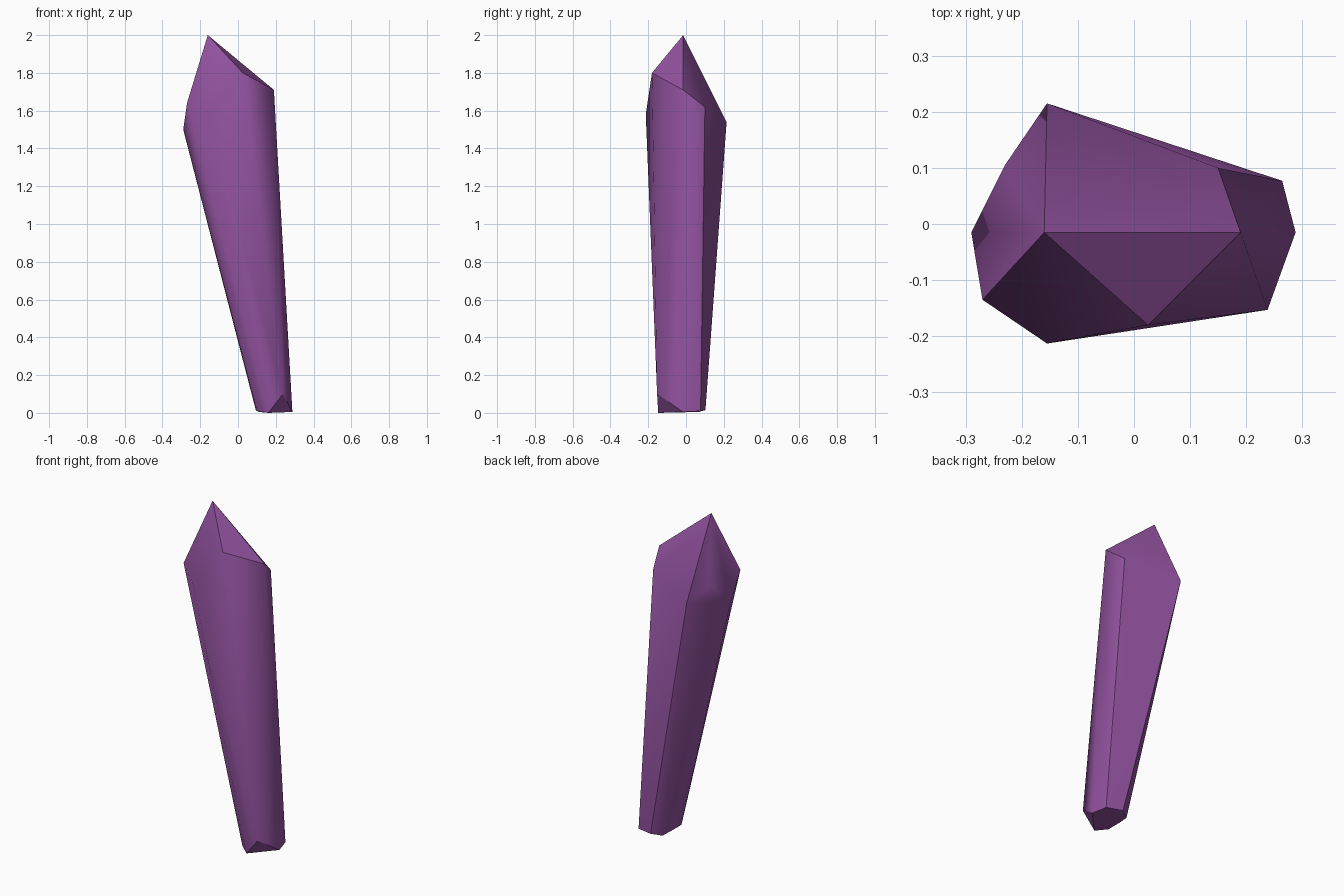
import bpy
import bmesh
import math

cube = bpy.data.objects.get("Cube")
if cube:
    bpy.data.objects.remove(cube, do_unlink=True)

# Purple mineral colour
purple = bpy.data.materials.new("crystal_purple")
purple.use_nodes = True
colour = (0.283, 0.084, 0.342, 1.0)
purple.diffuse_color = colour
shader = purple.node_tree.nodes["Principled BSDF"]
shader.inputs["Base Color"].default_value = colour
shader.inputs["Roughness"].default_value = 0.6

# Off-centre tip, the eight shoulder corners and the eight foot corners
tip = (-0.16, -0.015, 2.0)
shoulder = [
    (0.19, -0.015, 1.71), (0.15, 0.10, 1.62),
    (-0.155, 0.215, 1.54), (-0.23, 0.105, 1.63),
    (-0.29, -0.015, 1.50), (-0.27, -0.135, 1.64),
    (-0.155, -0.213, 1.58), (0.025, -0.18, 1.80),
]
foot = [
    (0.288, -0.015, 0.005), (0.264, 0.077, 0.01),
    (0.165, 0.103, 0.015), (0.11, 0.067, 0.005),
    (0.094, -0.015, 0.015), (0.10, -0.10, 0.01),
    (0.16, -0.147, 0.0), (0.238, -0.153, 0.10),
]

# Faceted crystal body wrapped around the corners
bm = bmesh.new()
for point in [tip] + shoulder + foot:
    bm.verts.new(point)
bmesh.ops.convex_hull(bm, input=bm.verts[:])
loose = [v for v in bm.verts if not v.link_faces]
bmesh.ops.delete(bm, geom=loose, context="VERTS")
bmesh.ops.recalc_face_normals(bm, faces=bm.faces[:])

mesh = bpy.data.meshes.new("crystal_shard")
bm.to_mesh(mesh)
bm.free()
mesh.materials.append(purple)
crystal = bpy.data.objects.new("crystal_shard", mesh)
bpy.context.collection.objects.link(crystal)

# Soften shallow folds, keep the main facets crisp
bpy.ops.object.select_all(action="DESELECT")
crystal.select_set(True)
bpy.context.view_layer.objects.active = crystal
bpy.ops.object.shade_smooth_by_angle(angle=math.radians(40))
